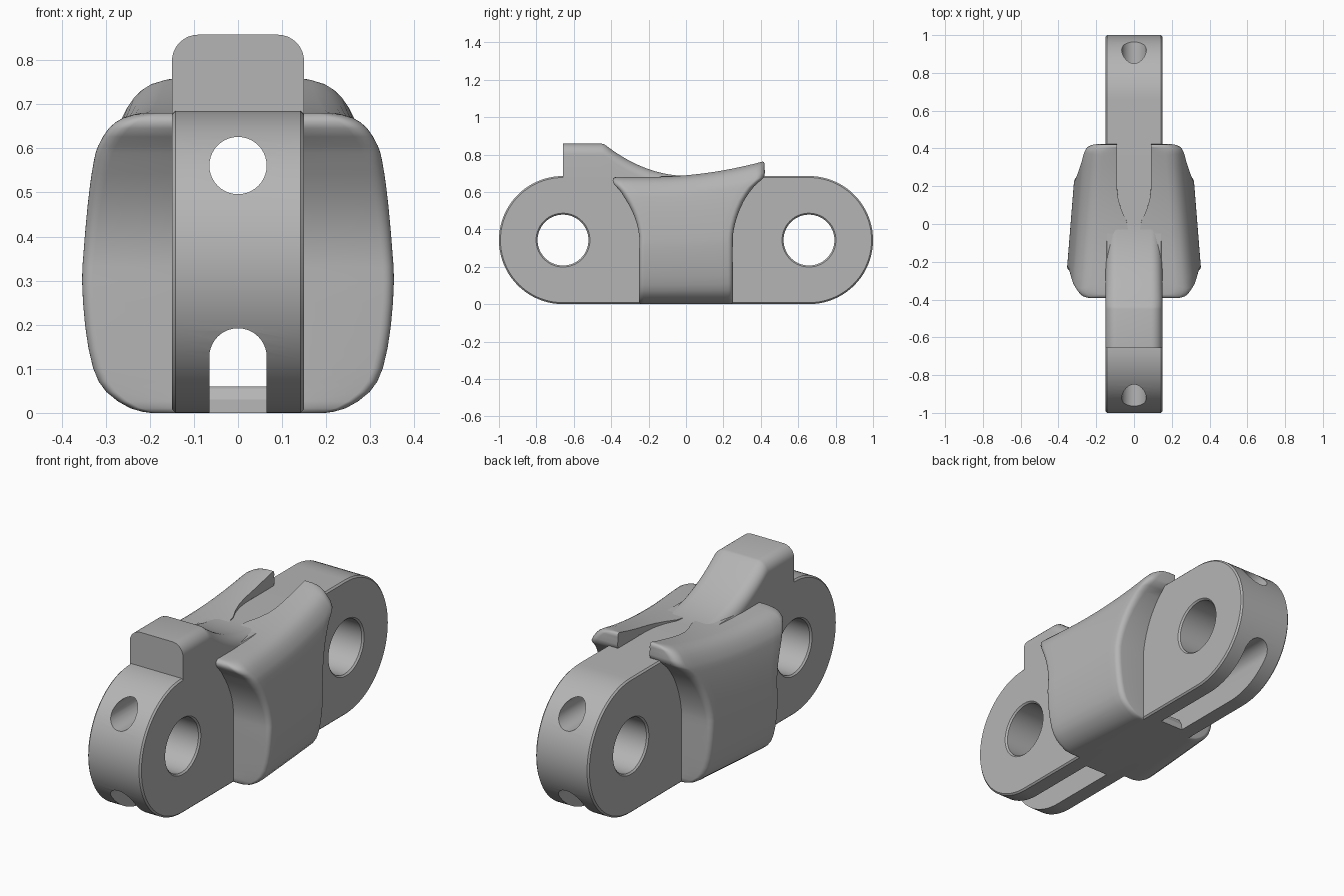
import bpy
import bmesh
from math import sin, cos, pi
from mathutils import Vector

default = bpy.data.objects.get("Cube")
if default:
    bpy.data.objects.remove(default, do_unlink=True)

steel = bpy.data.materials.new("plain grey")
steel.use_nodes = True
GREY = (0.46, 0.46, 0.46, 1)
steel.diffuse_color = GREY
steel.node_tree.nodes["Principled BSDF"].inputs["Base Color"].default_value = GREY

HALF_WIDTH = 0.15
RADIUS = 0.3425
CENTRE = 1 - RADIUS
TOP = 2 * RADIUS


def make_object(name, bm):
    bmesh.ops.recalc_face_normals(bm, faces=bm.faces)
    mesh = bpy.data.meshes.new(name)
    bm.to_mesh(mesh)
    bm.free()
    mesh.materials.append(steel)
    obj = bpy.data.objects.new(name, mesh)
    bpy.context.collection.objects.link(obj)
    return obj


def loft(name, rings):
    """Skin a list of closed rings of points and cap both ends."""
    bm = bmesh.new()
    loops = [[bm.verts.new(p) for p in ring] for ring in rings]
    for low, high in zip(loops, loops[1:]):
        for i in range(len(low)):
            bm.faces.new((low[i - 1], low[i], high[i], high[i - 1]))
    bm.faces.new(loops[0])
    bm.faces.new(loops[-1])
    return make_object(name, bm)


def arc(cx, cy, radius, start, end, steps):
    angles = [start + (end - start) * i / steps for i in range(steps + 1)]
    return [(cx + radius * cos(a), cy + radius * sin(a)) for a in angles]


def activate(obj):
    bpy.ops.object.select_all(action="DESELECT")
    obj.select_set(True)
    bpy.context.view_layer.objects.active = obj


def smooth(obj, angle=0.6):
    activate(obj)
    bpy.ops.object.shade_smooth_by_angle(angle=angle)


def subtract(obj, cutter):
    mod = obj.modifiers.new("cut", "BOOLEAN")
    mod.operation = "DIFFERENCE"
    mod.solver = "EXACT"
    mod.object = cutter
    activate(obj)
    bpy.ops.object.modifier_apply(modifier=mod.name)
    bpy.data.objects.remove(cutter, do_unlink=True)


# Link body: a stadium with lightly chamfered rims
def stadium(x, inset):
    r = RADIUS - inset
    outline = arc(CENTRE, RADIUS, r, -pi / 2, pi / 2, 40)
    outline += arc(-CENTRE, RADIUS, r, pi / 2, pi * 1.5, 40)
    return [(x, y, z) for y, z in outline]


RIM = 0.008
body = loft("link_body", [
    stadium(-HALF_WIDTH, RIM), stadium(RIM - HALF_WIDTH, 0),
    stadium(HALF_WIDTH - RIM, 0), stadium(HALF_WIDTH, RIM)])


# Pin holes across the link, countersunk at both faces
def circle_at(x, y, radius):
    return [(x, *p) for p in arc(y, RADIUS, radius, 0, 2 * pi, 56)[:-1]]


PIN = 0.136
for side in (-1, 1):
    stations = [(-0.16, PIN + 0.018), (RIM - HALF_WIDTH, PIN),
                (HALF_WIDTH - RIM, PIN), (0.16, PIN + 0.018)]
    subtract(body, loft("pin_cutter", [
        circle_at(x, side * CENTRE, r) for x, r in stations]))


# Lengthwise bore, arched passage and open slots under both ends
BORE = 0.065
bore = arc(0, 0.561, BORE, 0, 2 * pi, 40)[:-1]
subtract(body, loft("bore_cutter", [[(x, y, z) for x, z in bore]
                                    for y in (-1.2, 1.2)]))


def arch(y, floor):
    outline = [(BORE, floor)] + arc(0, 0.127, BORE, 0, pi, 20)
    return [(x, y, z) for x, z in outline + [(-BORE, floor)]]


subtract(body, loft("passage_cutter", [arch(-1.2, 0.06), arch(1.2, 0.06)]))
for side in (-1, 1):
    subtract(body, loft("slot_cutter", [
        arch(side * 0.27, 0.055), arch(side * 0.285, 0.03),
        arch(side * 0.29, -0.1), arch(side * 1.2, -0.1)]))
smooth(body, 0.5)


# Hook tab: flat block with rounded shoulders and a ramp running down to the body
def tab_section(y, top):
    r = 0.06
    x = HALF_WIDTH - r
    outline = [(HALF_WIDTH, 0.64)]
    outline += arc(x, top - r, r, 0, pi / 2, 8)
    outline += arc(-x, top - r, r, pi / 2, pi, 8)
    outline += [(-HALF_WIDTH, 0.64)]
    return [(px, y, max(pz, 0.64)) for px, pz in outline]


TAB_TOP = 0.858
tab_rings = [tab_section(-CENTRE, TAB_TOP), tab_section(-0.45, TAB_TOP),
             tab_section(-0.435, TAB_TOP - 0.004)]
RAMP_STEPS = 20
for i in range(1, RAMP_STEPS + 1):
    u = i / RAMP_STEPS
    tab_rings.append(tab_section(-0.435 + 0.455 * u,
                                 TOP + (TAB_TOP - TOP - 0.004) * (1 - u) ** 2.1))
tab = loft("hook_tab", tab_rings)
smooth(tab)


# Side guards: bulged pads whose ends flare out towards a rising top edge
# Each row: height fraction, outer half width, front end, back end
ROWS = [
    (0, .2, -.242, .242), (.015, .245, -.25, .25), (.07, .3, -.25, .25),
    (.15, .33, -.25, .25), (.29, .348, -.25, .25), (.44, .355, -.25, .25),
    (.53, .352, -.25, .253), (.64, .345, -.264, .273), (.75, .335, -.294, .31),
    (.84, .323, -.33, .365), (.89, .312, -.352, .418), (.95, .285, -.388, .42),
    (.985, .252, -.39, .42), (1, .215, -.376, .41)]


def spline(points, steps):
    pts = [Vector(p) for p in points]
    result = []
    for i in range(len(pts) - 1):
        a, b = pts[max(i - 1, 0)], pts[i]
        c, d = pts[i + 1], pts[min(i + 2, len(pts) - 1)]
        for k in range(steps):
            u = k / steps
            result.append((2 * b + (c - a) * u + (2 * a - 5 * b + 4 * c - d) * u ** 2
                           + (3 * b - a - 3 * c + d) * u ** 3) / 2)
    return result + [pts[-1]]


def guard_top(y):
    rise = max(y + 0.2, 0) / 0.62
    return 0.68 + 0.085 * rise ** 2


def inner_x(y, z):
    if z < 0.66:
        return 0.13
    u = min(max(y / 0.2, 0), 1)
    return 0.03 + 0.06 * u * (2 - u)


def guard_columns(t, width, front, back):
    """Matching outer and inner points from front to back at one height."""
    r = 0.025 + 0.03 * t ** 4
    quarter = [i * pi / 12 for i in range(7)]
    ends = [(r * (1 - cos(a)), r * (1 - sin(a))) for a in quarter]
    span = back - front - 2 * r
    cols = [(front + dy, dx) for dy, dx in ends]
    cols += [(front + r + span * i / 12, 0) for i in range(1, 12)]
    cols += [(back - dy, dx) for dy, dx in reversed(ends)]
    outer, inner = [], []
    for y, dx in cols:
        z = t * guard_top(y)
        outer.append((width - 0.08 * (y + 0.24) - dx, y, z))
        inner.append((inner_x(y, z), y, z))
    return outer, inner


bm = bmesh.new()
shell = []
for row in spline(ROWS, 2):
    outer, inner = guard_columns(*row)
    shell.append([[bm.verts.new(p) for p in line] for line in (outer, inner)])
for (out_a, in_a), (out_b, in_b) in zip(shell, shell[1:]):
    low, high = out_a + in_a[::-1], out_b + in_b[::-1]
    for i in range(len(low)):
        bm.faces.new((low[i - 1], low[i], high[i], high[i - 1]))
for outer, inner in (shell[0], shell[-1]):
    for i in range(len(outer) - 1):
        bm.faces.new((outer[i], outer[i + 1], inner[i + 1], inner[i]))
guards = make_object("side_guards", bm)
mirror = guards.modifiers.new("both sides", "MIRROR")
mirror.use_mirror_merge = False
activate(guards)
bpy.ops.object.modifier_apply(modifier=mirror.name)
smooth(guards, 0.8)
